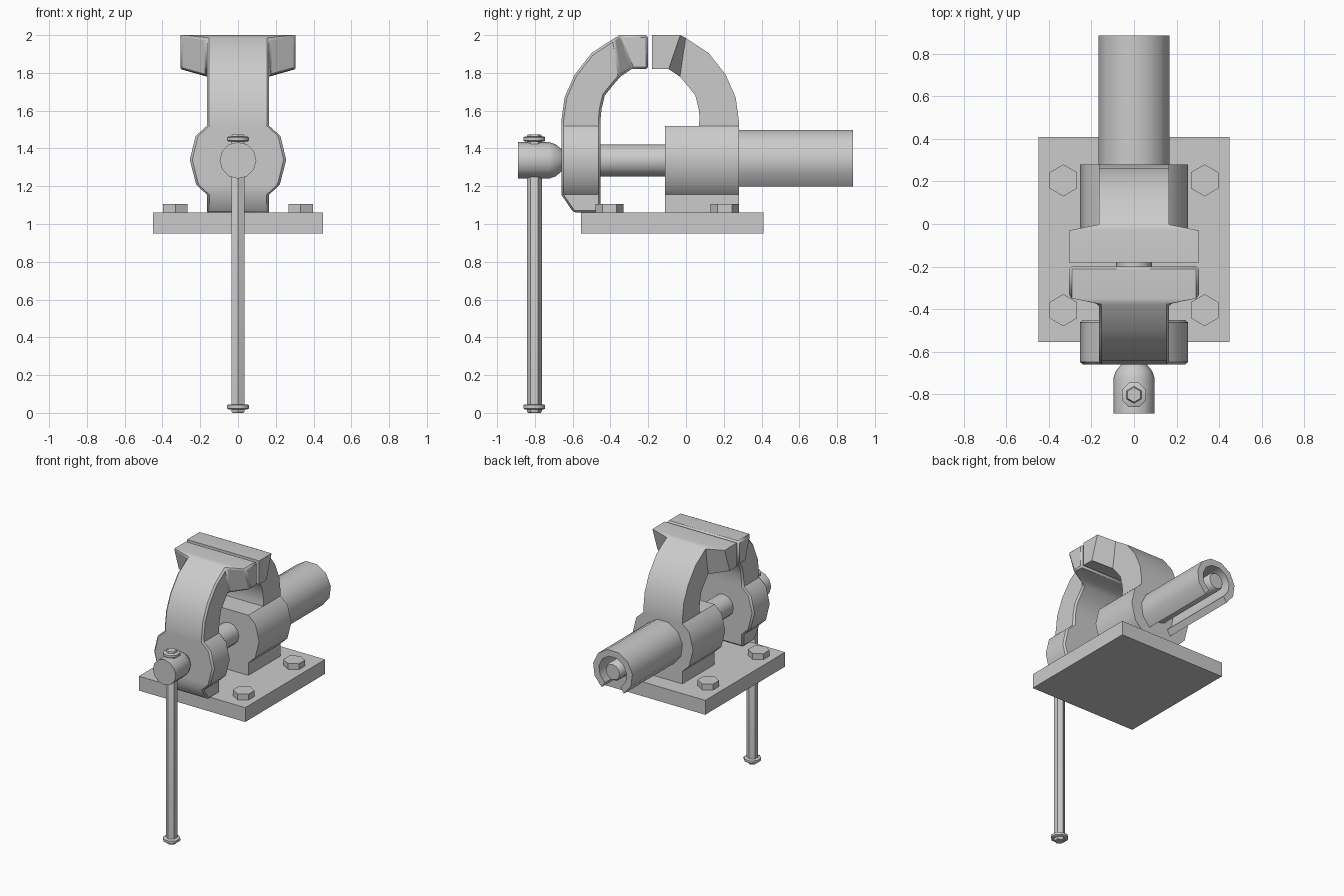
import bpy, bmesh, math
from mathutils import Vector

if "Cube" in bpy.data.objects:
    bpy.data.objects.remove(bpy.data.objects["Cube"])


def finish(name, bm, bevel=0, angle=35):
    bmesh.ops.remove_doubles(bm, verts=bm.verts, dist=1e-5)
    bmesh.ops.recalc_face_normals(bm, faces=bm.faces)
    me = bpy.data.meshes.new(name)
    bm.to_mesh(me)
    bm.free()
    ob = bpy.data.objects.new(name, me)
    bpy.context.collection.objects.link(ob)
    if bevel:
        m = ob.modifiers.new("edge_chamfer", 'BEVEL')
        m.width, m.segments = bevel, 1
        m.limit_method, m.angle_limit = 'ANGLE', math.radians(55)
    bpy.ops.object.select_all(action='DESELECT')
    ob.select_set(True)
    bpy.context.view_layer.objects.active = ob
    bpy.ops.object.shade_smooth_by_angle(angle=math.radians(angle))
    return ob


def skin(name, rings, bevel=0, angle=35):
    """Skin a list of equal-length vertex rings and cap both ends."""
    bm = bmesh.new()
    rows = [[bm.verts.new(p) for p in r] for r in rings]
    n = len(rows[0])
    for a, b in zip(rows, rows[1:]):
        for i in range(n):
            j = (i + 1) % n
            bm.faces.new((a[i], a[j], b[j], b[i]))
    bm.faces.new(rows[0])
    bm.faces.new(rows[-1])
    return finish(name, bm, bevel, angle)


def lathe(name, profile, sides, centre, axis='Z', phase=0.0):
    """Turn (position, radius) pairs around the Y or Z axis."""
    c = Vector(centre)
    rings = []
    for t, r in profile:
        ring = []
        for i in range(sides):
            a = phase + math.tau * i / sides
            u, v = r * math.cos(a), r * math.sin(a)
            ring.append(c + Vector((u, v, t) if axis == 'Z' else (u, t, v)))
        rings.append(ring)
    return skin(name, rings, angle=50 if sides > 6 else 30)


def jaw(name, sections):
    """Each section: outer (y, z), inner (y, z), half width."""
    rings = [[(-w, yo, zo), (w, yo, zo), (w, yi, zi), (-w, yi, zi)]
             for yo, zo, yi, zi, w in sections]
    return skin(name, rings, bevel=0.012)


# Base plate
skin("base_plate", [[(-.45, -.555, z), (.45, -.555, z), (.45, .41, z), (-.45, .41, z)]
                    for z in (.95, 1.06)])

# Hex bolts
for i, (x, y) in enumerate([(sx * .332, y) for sx in (-1, 1) for y in (-.405, .205)]):
    bolt = lathe(f"bolt_{i + 1}", [(1.06, .075), (1.105, .075)], 6, (x, y, 0), phase=math.pi / 2)
    bolt.data.shade_flat()

# Jaws: bulged hub, curved arm, wide gripping head
hub = [(1.155, .165), (1.21, .222), (1.34, .255), (1.465, .225), (1.52, .165)]
arm = [(-.66, 1.545, -.452, 1.56, .165), (-.643, 1.67, -.447, 1.61, .165),
       (-.59, 1.79, -.43, 1.68, .165), (-.50, 1.905, -.39, 1.73, .165),
       (-.378, 1.985, -.348, 1.78, .165),
       (-.35, 2.0, -.288, 1.82, .305), (-.20, 2.0, -.20, 1.82, .305)]
jaw("moving_jaw", [(-.595, 1.06, -.452, 1.06, .165)]
    + [(-.66, z, -.452, z, w) for z, w in hub] + arm)

back_arm = [(-.38 - yo, zo, -.38 - yi, zi, w) for yo, zo, yi, zi, w in arm]
jaw("fixed_jaw", [(.28, 1.06, -.11, 1.06, .165)]
    + [(.28, z, -.11, z, w) for z, w in hub]
    + [(.28, 1.545, .068, 1.52, .165)] + back_arm)

# Slide channel: tube with a slot along the bottom
arc = [math.radians(-56 + 292 * i / 9) for i in range(10)]
section = [(.168 * math.cos(a), 1.337 + .168 * math.sin(a)) for a in arc]
section += [(.118 * math.cos(a), 1.337 + .118 * math.sin(a)) for a in reversed(arc)]
skin("slide_channel", [[(x, y, z) for x, z in section] for y in (.28, .885)], angle=45)

# Screw and its head
lathe("screw", [(-.452, .085), (-.11, .085), (.28, .085), (.281, .068), (.87, .068), (.885, .058)],
      12, (0, 0, 1.337), 'Y')
lathe("screw_head", [(-.89, .097), (-.725, .097), (-.69, .085), (-.66, .06)],
      12, (0, 0, 1.337), 'Y')

# Handle bar with a stop ring at each end
lathe("handle_bar", [(0, .034), (.008, .04), (1.465, .04), (1.475, .034)], 6,
      (0, -.803, 0), phase=math.pi / 2)
for n, z in (("lower", .032), ("upper", 1.45)):
    lathe(f"{n}_handle_stop", [(z - .013, .055), (z - .009, .062), (z + .009, .062), (z + .013, .055)],
          8, (0, -.803, 0), phase=math.pi / 8)
